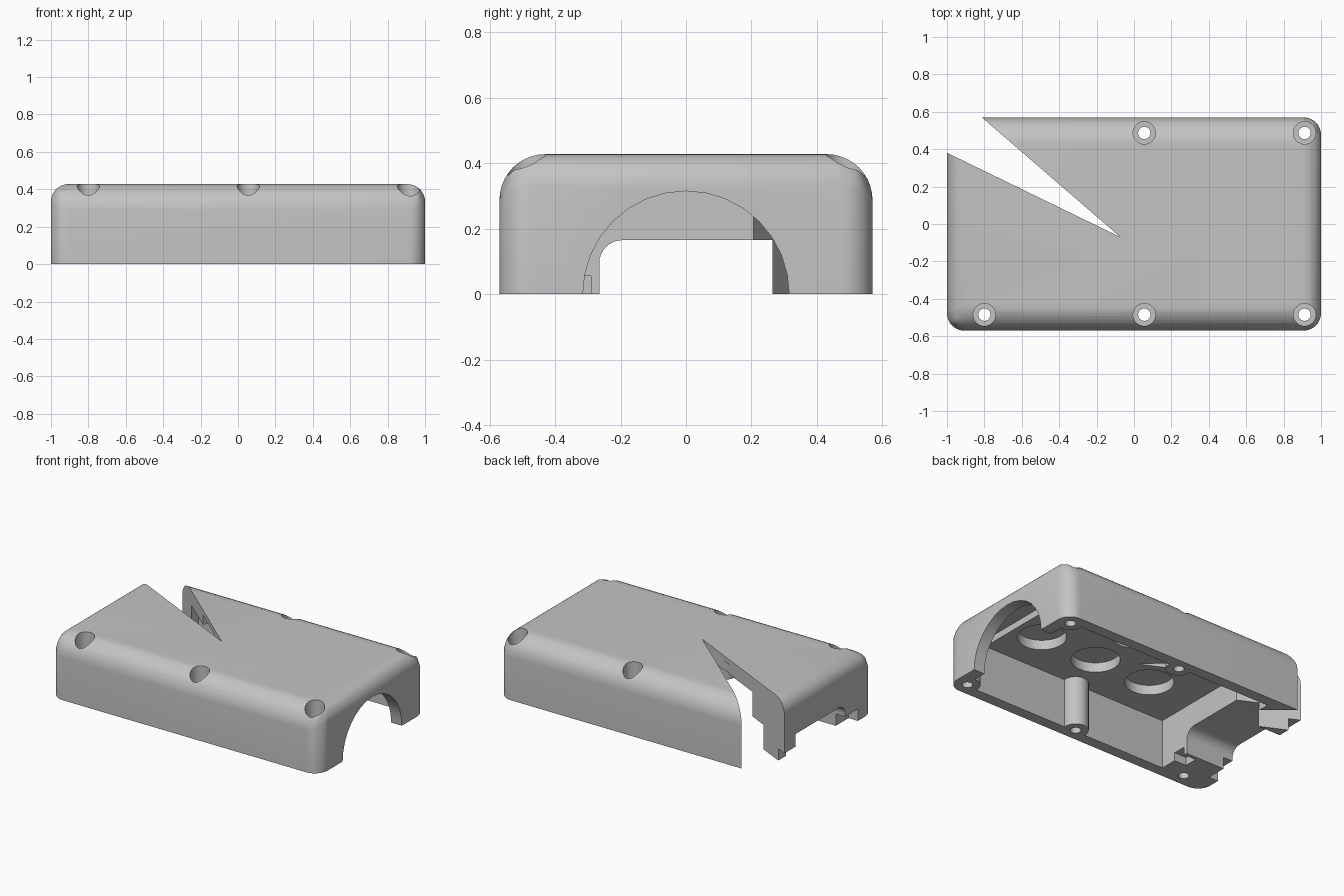
import bpy, bmesh, math
from mathutils import Vector

if "Cube" in bpy.data.objects:
    bpy.data.objects.remove(bpy.data.objects["Cube"])

WALL_Y, CEILING, ARCH_R = 0.495, 0.33, 0.315

grey = bpy.data.materials.new("plain grey")
grey.use_nodes = True
grey.diffuse_color = (0.55, 0.55, 0.55, 1)
grey.node_tree.nodes["Principled BSDF"].inputs["Base Color"].default_value = (0.55, 0.55, 0.55, 1)


def prism(name, points, axis, lo, hi):
    """Extrude a 2D outline along x (outline in y,z) or z (outline in x,y)."""
    bm = bmesh.new()
    place = (lambda a, b: (lo, a, b)) if axis == "x" else (lambda a, b: (a, b, lo))
    face = bm.faces.new([bm.verts.new(place(a, b)) for a, b in points])
    step = Vector((hi - lo, 0, 0)) if axis == "x" else Vector((0, 0, hi - lo))
    out = bmesh.ops.extrude_face_region(bm, geom=[face])
    bmesh.ops.translate(bm, vec=step, verts=[v for v in out["geom"] if isinstance(v, bmesh.types.BMVert)])
    bmesh.ops.recalc_face_normals(bm, faces=bm.faces)
    mesh = bpy.data.meshes.new(name)
    bm.to_mesh(mesh)
    bm.free()
    mesh.materials.append(grey)
    obj = bpy.data.objects.new(name, mesh)
    bpy.context.collection.objects.link(obj)
    return obj


def block(name, x0, x1, y0, y1, z0, z1):
    return prism(name, [(x0, y0), (x1, y0), (x1, y1), (x0, y1)], "z", z0, z1)


def circle(cx, cy, r, n=32):
    return [(cx + r * math.cos(math.tau * i / n), cy + r * math.sin(math.tau * i / n)) for i in range(n)]


def apply(obj, mod):
    bpy.context.view_layer.objects.active = obj
    bpy.ops.object.modifier_apply(modifier=mod.name)


def cut(obj, cutter):
    mod = obj.modifiers.new("cut", "BOOLEAN")
    mod.operation, mod.solver, mod.object = "DIFFERENCE", "EXACT", cutter
    apply(obj, mod)
    bpy.data.objects.remove(cutter)


# Outer cover: large rounding on the long top edges, smaller on the ends
cover = block("cover", -1, 1, -0.57, 0.57, 0, 0.428)
weights = cover.data.attributes.new("bevel_weight_edge", "FLOAT", "EDGE")
for edge in cover.data.edges:
    a, b = (cover.data.vertices[i].co for i in edge.vertices)
    if a.z + b.z > 0.01:
        weights.data[edge.index].value = 1.0 if abs(a.x - b.x) > 1 else 0.67
bevel = cover.modifiers.new("rounding", "BEVEL")
bevel.limit_method, bevel.width, bevel.segments = "WEIGHT", 0.14, 10
apply(cover, bevel)

# Hollow interior with a raised strip of ceiling at the right, leaving screw posts standing
screws = [(-0.8, -0.485)] + [(x, y) for x in (0.055, 0.912) for y in (-0.485, 0.487)]
for cavity in (block("cavity", -0.64, 0.92, -WALL_Y, WALL_Y, -0.1, CEILING),
               block("raised_ceiling", 0.76, 0.92, -0.45, 0.45, 0.2, 0.375)):
    for x, y in screws[1:]:
        cut(cavity, prism("post", circle(x, y, 0.08), "z", -0.2, 0.6))
    cut(cover, cavity)

# Round pockets in the ceiling
for x in (-0.28, 0.145, 0.57):
    for y in (-0.19, 0.19):
        cut(cover, prism("pocket", circle(x, y, 0.15, 40), "z", 0.25, 0.395))

# Half-round opening in the right end
cut(cover, prism("arch", circle(0, 0, ARCH_R), "x", 0.8, 1.1))

# Channel through the thick left end, rounded on one top corner only
half, top, r = 0.265, 0.165, 0.07
corner = [(-half + r - r * math.cos(t), top - r + r * math.sin(t))
          for t in (math.pi / 16 * i for i in range(9))]
outline = [(-half, -0.1)] + corner + [(half, top), (half, -0.1)]
cut(cover, prism("channel", outline, "x", -1.1, -0.6))

# Lap step on the outer end and small recesses on the inner end
cut(cover, block("lap_step", -1.1, -0.93, -0.4, 0.4, -0.1, 0.08))
for s in (-1, 1):
    y0, y1 = sorted((s * 0.29, s * 0.38))
    cut(cover, block("recess", -0.73, -0.6, y0, y1, -0.1, 0.055))

# Screw holes with counterbores
for x, y in screws:
    cut(cover, prism("hole", circle(x, y, 0.033, 24), "z", -0.1, 0.6))
    cut(cover, prism("counterbore", circle(x, y, 0.06), "z", 0.28, 0.6))

# Wedge-shaped slit that removes the back corner
cut(cover, prism("wedge", [(-0.073, -0.07), (-1.2, 0.478), (-1.2, 0.8), (-1.08, 0.8)], "z", -0.2, 0.6))

# Smooth shading with sharp edges kept
bpy.ops.object.select_all(action="DESELECT")
cover.select_set(True)
bpy.context.view_layer.objects.active = cover
bpy.ops.object.shade_smooth_by_angle(angle=math.radians(30))
